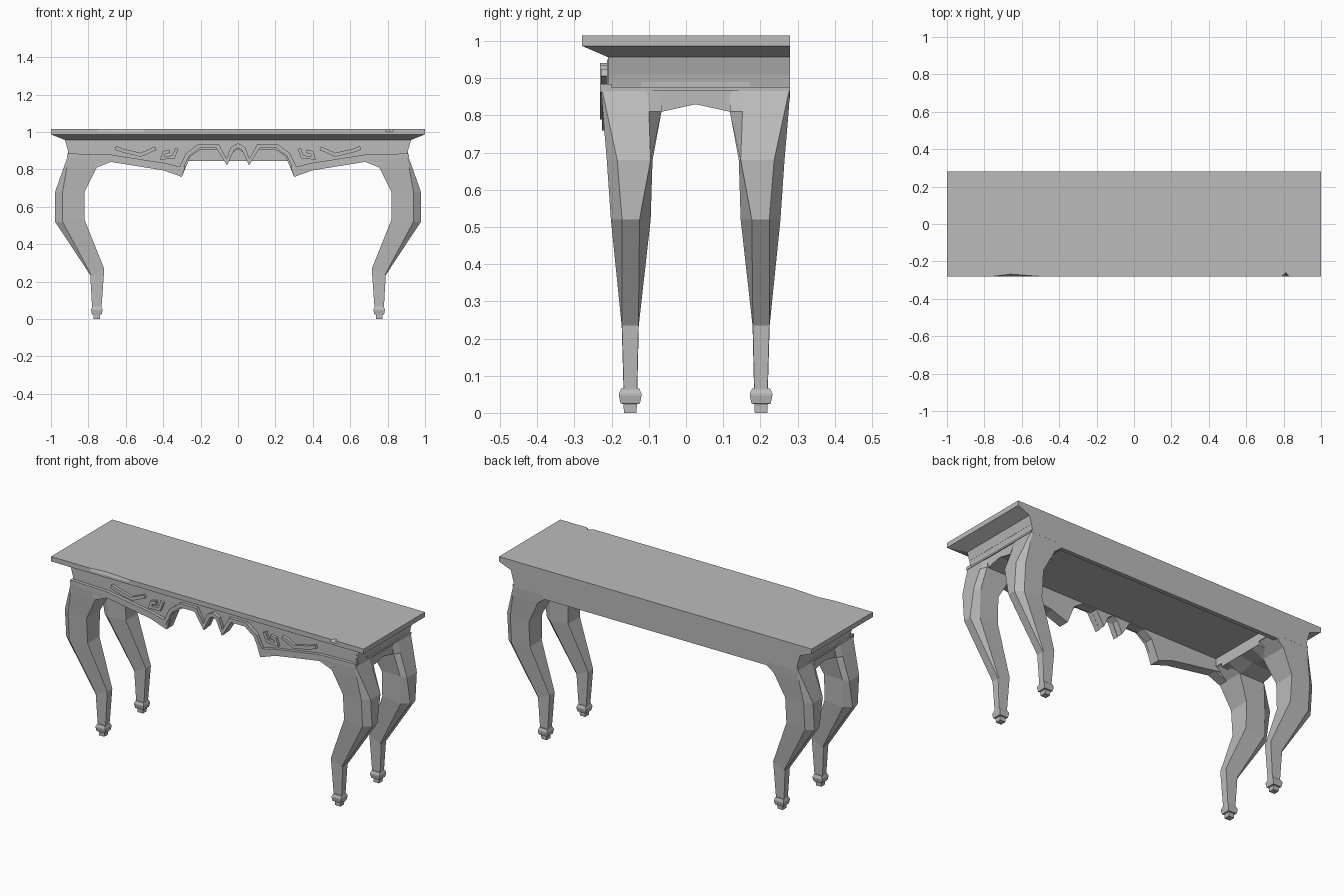
import bpy, bmesh
from mathutils import Vector

cube = bpy.data.objects.get("Cube")
if cube:
    bpy.data.objects.remove(cube, do_unlink=True)

grey = bpy.data.materials.new("grey")
grey.use_nodes = True
colour = (0.5, 0.5, 0.5, 1)
grey.diffuse_color = colour
grey.node_tree.nodes["Principled BSDF"].inputs["Base Color"].default_value = colour


def loft(name, rings):
    """Join equal rings of points into a capped flat-shaded solid."""
    bm = bmesh.new()
    loops = [[bm.verts.new(p) for p in ring] for ring in rings]
    n = len(loops[0])
    for a, b in zip(loops, loops[1:]):
        for i in range(n):
            j = (i + 1) % n
            bm.faces.new((a[i], a[j], b[j], b[i]))
    bm.faces.new(loops[0])
    bm.faces.new(loops[-1])
    bmesh.ops.recalc_face_normals(bm, faces=bm.faces)
    mesh = bpy.data.meshes.new(name)
    bm.to_mesh(mesh)
    bm.free()
    mesh.materials.append(grey)
    obj = bpy.data.objects.new(name, mesh)
    bpy.context.collection.objects.link(obj)
    return obj


def rect(x0, x1, y0, y1, z):
    return [(x0, y0, z), (x1, y0, z), (x1, y1, z), (x0, y1, z)]


def box(name, x0, x1, y0, y1, z0, z1):
    return loft(name, [rect(x0, x1, y0, y1, z) for z in (z0, z1)])


def plate(name, outline, y0, y1):
    return loft(name, [[(x, y, z) for x, z in outline] for y in (y0, y1)])


def ribbon(name, path, width, y0, y1):
    """Raised strip following a path on the front."""
    pts = [Vector(p) for p in path]
    rings = []
    for i, p in enumerate(pts):
        before = (p - pts[max(i - 1, 0)]).normalized()
        after = (pts[min(i + 1, len(pts) - 1)] - p).normalized()
        t = (before + after).normalized()
        side = Vector((-t.y, t.x)) * width / 2
        # widen the joint so the strip keeps its width round corners
        side /= max(t.dot(after if after.length else before), 0.6)
        a, b = p + side, p - side
        rings.append([(a.x, y0, a.y), (b.x, y0, b.y), (b.x, y1, b.y), (a.x, y1, a.y)])
    return loft(name, rings)


def mirrored(half):
    return [(-x, z) for x, z in reversed(half) if x > 0] + half


FRONT, BACK = -0.21, 0.28

# Table top with two worn chips in the front rim
chips = [(-0.75, 0), (-0.66, 0.012), (-0.5, 0), (0.79, 0), (0.812, 0.02), (0.83, 0)]
rings = []
for z, wear in ((0.987, 0), (1.0, 0), (1.015, 1)):
    front = [(x, -BACK + d * wear, z) for x, d in chips]
    rings.append([(-1, -BACK, z)] + front + [(1, -BACK, z), (1, BACK, z), (-1, BACK, z)])
loft("table_top", rings)

# Sloped cove and frame under the top
levels = [(0.91, 0.912, FRONT), (0.957, 0.925, FRONT), (0.987, 1.0, -BACK)]
loft("frame", [rect(-x, x, y, BACK, z) for z, x, y in levels])
box("back_panel", -0.72, 0.72, BACK - 0.025, BACK, 0.845, 0.93)

# Front apron with arches and two pendants
lower = [(0, 0.91), (0.03, 0.89), (0.06, 0.825), (0.11, 0.905), (0.2, 0.905),
         (0.255, 0.87), (0.3, 0.76), (0.4, 0.795), (0.68, 0.84), (0.9, 0.87), (0.91, 0.95)]
plate("front_apron", mirrored(lower), FRONT - 0.002, -0.165)
rim = [(0, 0.928), (0.03, 0.91), (0.06, 0.84), (0.11, 0.925), (0.208, 0.925),
       (0.27, 0.878), (0.307, 0.802), (0.4, 0.824), (0.68, 0.868), (0.912, 0.874)]
ribbon("apron_moulding", mirrored(rim), 0.022, -0.231, -0.2)

for side, s in (("left", 1), ("right", -1)):
    def flip(points):
        return [(s * p[0], *p[1:]) for p in points]

    # Lower lip of the apron, flowing into the leg
    lip = [(0.8, 0.87), (0.755, 0.81), (0.68, 0.84), (0.4, 0.795), (0.3, 0.76),
           (0.28, 0.82), (0.307, 0.805), (0.4, 0.825), (0.68, 0.87)]
    plate(side + "_apron_lip", flip(lip), -0.226, -0.17)

    # Carved ornaments
    bracket = [(0.655, 0.915), (0.615, 0.9), (0.52, 0.878), (0.44, 0.913)]
    hook = [(0.327, 0.912), (0.345, 0.865), (0.405, 0.862), (0.395, 0.89), (0.365, 0.897)]
    ribbon(side + "_bracket_carving", flip(bracket), 0.02, -0.228, -0.2)
    ribbon(side + "_hook_carving", flip(hook), 0.018, -0.228, -0.2)

    # End of the frame, its thin moulding and the arched side apron
    loft(side + "_frame_end", [flip(rect(0.68, x, FRONT, BACK, z))
                               for z, x in ((0.865, 0.903), (0.915, 0.912))])
    loft(side + "_end_moulding", [flip(rect(0.89, 0.914, -0.228, BACK, z))
                                  for z in (0.866, 0.876)])
    arch = [(-0.12, 0.89), (-0.12, 0.83), (-0.065, 0.81), (0.026, 0.83),
            (0.117, 0.81), (0.172, 0.83), (0.172, 0.89)]
    loft(side + "_side_apron", [
        flip([(x, y, max(z, low)) for y, z in arch])
        for x, low in ((0.908, 0), (0.76, 0), (0.68, 0.845))])

    # Curved legs: outer z, inner z, outer, middle and inner x, then y extents
    sections = [
        (0.87, 0.868, 0.91, 0.905, 0.68, -0.228, -0.065, -0.226, -0.105),
        (0.81, 0.81, 0.932, 0.915, 0.755, -0.224, -0.066, -0.213, -0.1),
        (0.68, 0.68, 0.978, 0.938, 0.82, -0.213, -0.09, -0.185, -0.095),
        (0.52, 0.53, 0.978, 0.938, 0.82, -0.202, -0.095, -0.172, -0.125),
        (0.235, 0.268, 0.79, 0.785, 0.715, -0.173, -0.127, -0.172, -0.128),
        (0.06, 0.06, 0.78, 0.777, 0.73, -0.168, -0.131, -0.167, -0.132)]
    for end in ("front", "back"):
        def place(points):
            return flip([(x, y if end == "front" else 0.052 - y, z) for x, y, z in points])

        leg = []
        for zo, zi, xo, xm, xi, y0, y1, ya, yb in sections:
            leg.append(place([(xi, y0, zi), (xi, y1, zi), (xm, y1, zo),
                              (xo, yb, zo), (xo, ya, zo), (xm, y0, zo)]))
        loft(f"{end}_{side}_leg", leg)

        # Stepped foot
        foot = [(0, 0.017), (0.024, 0.018), (0.025, 0.026), (0.045, 0.03), (0.052, 0.03), (0.066, 0.024)]
        loft(f"{end}_{side}_foot", [
            place(rect(0.755 - r, 0.755 + r, -0.15 - r, -0.15 + r, z)) for z, r in foot])
